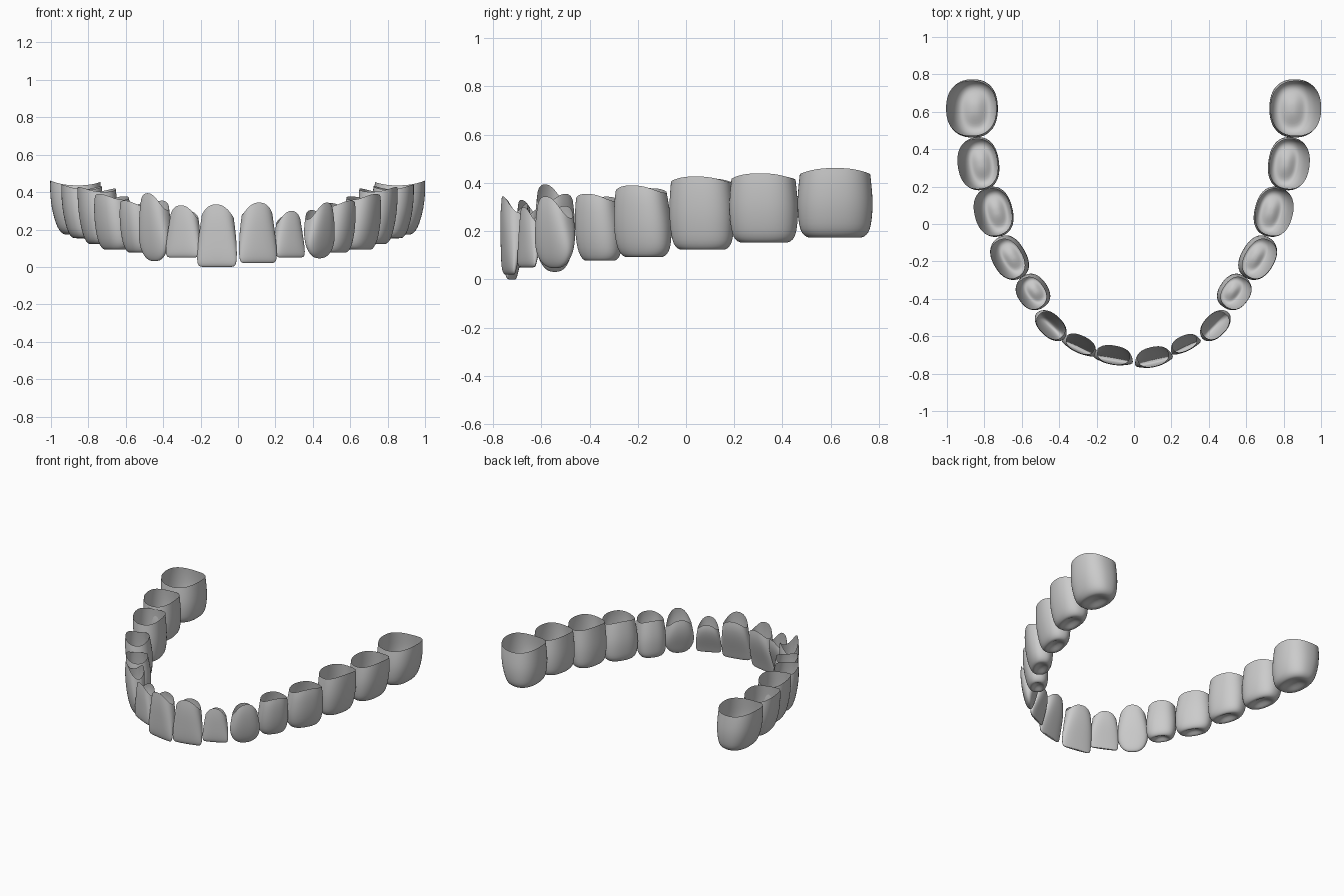
import bpy, bmesh, math

if "Cube" in bpy.data.objects:
    bpy.data.objects.remove(bpy.data.objects["Cube"])

# crown profiles, rim to biting edge: (depth, length scale, width scale, outward shift)
PROFILES = {
    "incisor": [(0, .80, .88, .0), (.15, .85, .96, .0), (.35, .92, .88, .005), (.55, .97, .70, .012),
                (.75, 1.0, .50, .020), (.9, .99, .34, .024), (.97, .93, .24, .024), (1, .82, .13, .022)],
    "canine": [(0, .82, .92, .004), (.15, .88, 1.0, .004), (.35, .96, .96, .004), (.55, 1.0, .82, .006),
               (.72, .95, .64, .008), (.87, .78, .46, .008), (.96, .56, .30, .006), (1, .36, .16, .005)],
    "premolar": [(0, .88, .86, .012), (.15, .93, .94, .010), (.4, .99, .98, .002), (.6, 1.0, .95, -.003),
                 (.8, .96, .86, -.008), (.91, .88, .76, -.012), (.98, .74, .62, -.012), (1, .60, .48, -.012)],
    "molar": [(0, .93, .96, .006), (.15, .96, .98, .005), (.4, 1.0, .98, .0), (.6, .99, .94, -.005),
              (.8, .95, .85, -.010), (.91, .89, .76, -.013), (.98, .77, .62, -.014), (1, .62, .48, -.014)],
}
# per kind: rim scallop, outer-to-inner rim tilt, dimple height of the biting face
STYLE = {"incisor": (.055, .015, .0), "canine": (.07, .02, -.004),
         "premolar": (.025, .006, .022), "molar": (.022, .004, .026)}
SEG = 36


def sgnpow(v, p):
    return math.copysign(abs(v) ** p, v)


def tooth(name, side, cx, cy, ang, length, width, top, bottom, kind):
    """Open-topped crown shell lofted from rounded rings."""
    a = math.radians(ang)
    tx, ty, ox, oy = math.cos(a), math.sin(a), math.sin(a), -math.cos(a)
    scallop, tilt, dimple = STYLE[kind]
    rings = [p + (0,) for p in PROFILES[kind]]
    d, l, w, s = PROFILES[kind][-1]
    rings += [(1, l * .65, w * .65, s, dimple * .55), (1, l * .3, w * .3, s, dimple * .95)]
    bm = bmesh.new()
    loops = []
    for d, l, w, s, lift in rings:
        loop = []
        for i in range(SEG):
            t = 2 * math.pi * i / SEG
            c, n = math.cos(t), math.sin(t)
            u = sgnpow(c, .86) * length / 2 * l
            v = sgnpow(n, .86) * width / 2 * w + s
            rim = top - scallop * c * c - tilt * (1 - n)
            z = rim + (bottom - rim) * d + lift
            loop.append(bm.verts.new((side * (cx + u * tx + v * ox), cy + u * ty + v * oy, z)))
        loops.append(loop)
    for p, q in zip(loops, loops[1:]):
        for i in range(SEG):
            j = (i + 1) % SEG
            bm.faces.new((p[i], p[j], q[j], q[i]))
    mid = bm.verts.new((side * (cx + s * ox), cy + s * oy, bottom + dimple))
    for i in range(SEG):
        bm.faces.new((loops[-1][i], loops[-1][(i + 1) % SEG], mid))
    bmesh.ops.recalc_face_normals(bm, faces=bm.faces)
    # make the biting face point down, so the outside of the shell faces out
    bm.normal_update()
    if mid.link_faces[0].normal.z > 0:
        bmesh.ops.reverse_faces(bm, faces=bm.faces)
    for f in bm.faces:
        f.smooth = True
    me = bpy.data.meshes.new(name)
    bm.to_mesh(me)
    bm.free()
    ob = bpy.data.objects.new(name, me)
    bpy.context.collection.objects.link(ob)
    ob.modifiers.new("smooth", "SUBSURF").levels = 1
    ob.modifiers["smooth"].render_levels = 1


# front teeth, slightly different on each side
tooth("central_incisor_right", 1, .102, -.71, 13, .208, .115, .345, .02, "incisor")
tooth("central_incisor_left", -1, .109, -.70, 10, .217, .11, .335, .0, "incisor")
tooth("lateral_incisor_right", 1, .27, -.638, 25, .172, .09, .30, .05, "incisor")
tooth("lateral_incisor_left", -1, .287, -.642, 25, .198, .10, .33, .05, "incisor")
tooth("canine_right", 1, .432, -.54, 46, .20, .125, .345, .05, "canine")
tooth("canine_left", -1, .442, -.54, 43, .205, .125, .395, .035, "canine")

# back teeth, mirrored
BACK = [("first_premolar", .535, -.363, 55, .20, .165, .355, .075, "premolar"),
        ("second_premolar", .66, -.18, 60, .25, .18, .39, .09, "premolar"),
        ("first_molar", .745, .065, 76, .272, .205, .427, .12, "molar"),
        ("second_molar", .826, .322, 82, .287, .222, .44, .15, "molar"),
        ("third_molar", .86, .618, 90, .315, .28, .462, .17, "molar")]
for name, cx, *rest in BACK:
    tooth(name + "_right", 1, cx, *rest)
    tooth(name + "_left", -1, cx + .004, *rest)
